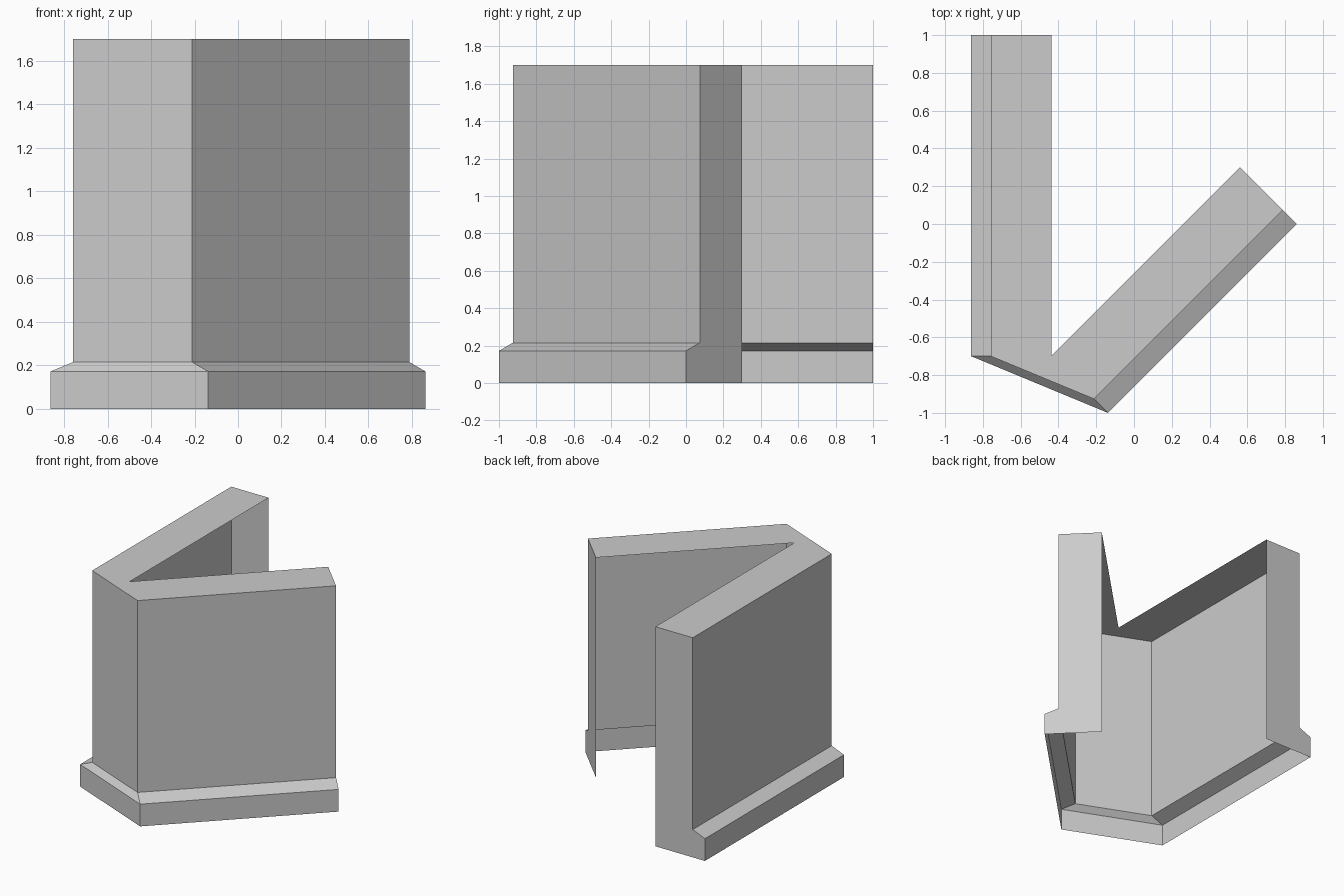
import bpy
import bmesh
from mathutils import Vector

cube = bpy.data.objects.get("Cube")
if cube:
    bpy.data.objects.remove(cube, do_unlink=True)

# Plain grey plaster
grey = bpy.data.materials.new("plain_grey")
grey.use_nodes = True
colour = (0.6, 0.6, 0.6, 1)
grey.diffuse_color = colour
grey.node_tree.nodes["Principled BSDF"].inputs["Base Color"].default_value = colour

# Wall section: (distance out from the inner edge, height)
section = [(0, 0), (0.424, 0), (0.424, 0.172), (0.32, 0.215), (0.32, 1.7), (0, 1.7)]

# Stations along the inner edge, each with its outward direction
west = Vector((-1, 0, 0))
south_east = Vector((1, -1, 0)).normalized()
corner = Vector((-0.438, -0.7, 0))
stations = [
    (Vector((-0.438, 1, 0)), west),
    (corner, west),
    (corner, south_east),
    (corner + Vector((1, 1, 0)), south_east),
]

# Sweep the section round the corner; inner side and underside stay open
bm = bmesh.new()
rings = [[bm.verts.new(point + out * d + Vector((0, 0, z))) for d, z in section]
         for point, out in stations]
for a, b in zip(rings, rings[1:]):
    for i in range(1, len(section) - 1):
        bm.faces.new((a[i], b[i], b[i + 1], a[i + 1]))

# End caps
bm.faces.new(rings[0])
bm.faces.new(rings[-1][::-1])

# Close the corner pivot and face everything outward
bmesh.ops.remove_doubles(bm, verts=bm.verts, dist=0.0005)
bm.normal_update()

mesh = bpy.data.meshes.new("corner_wall")
bm.to_mesh(mesh)
bm.free()
mesh.materials.append(grey)
wall = bpy.data.objects.new("corner_wall", mesh)
bpy.context.collection.objects.link(wall)
